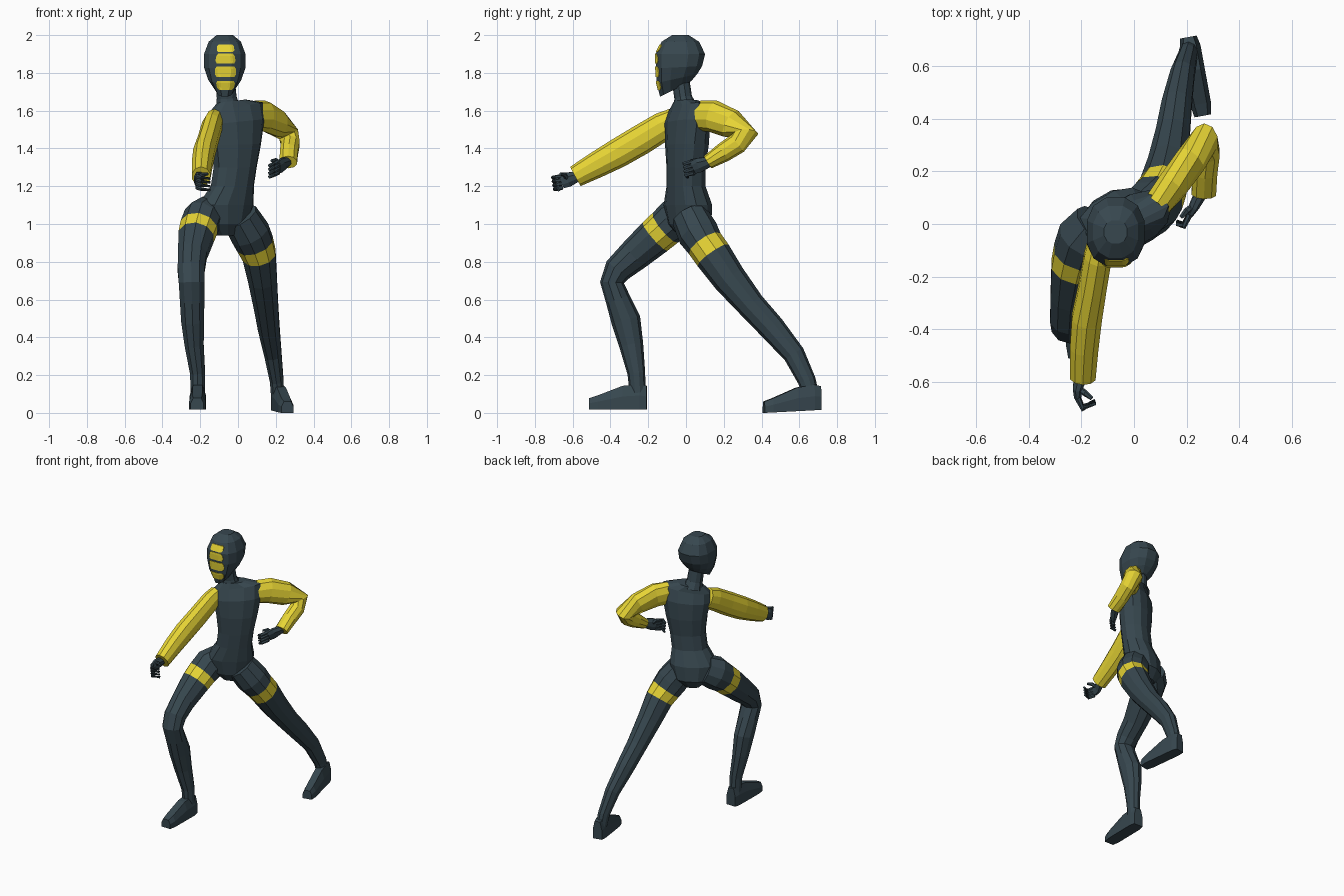
import bpy, bmesh, math
from mathutils import Vector
from mathutils.bvhtree import BVHTree

if "Cube" in bpy.data.objects:
    bpy.data.objects.remove(bpy.data.objects["Cube"])


def material(name, rgb):
    m = bpy.data.materials.new(name)
    m.diffuse_color = (*rgb, 1)
    m.use_nodes = True
    m.node_tree.nodes["Principled BSDF"].inputs["Base Color"].default_value = m.diffuse_color
    return m


SLATE = material("dark slate", (0.038, 0.063, 0.078))
YELLOW = material("bright yellow", (1.0, 0.83, 0.044))


def finish(name, bm):
    bmesh.ops.recalc_face_normals(bm, faces=bm.faces)
    me = bpy.data.meshes.new(name)
    bm.to_mesh(me)
    bm.free()
    me.materials.append(SLATE)
    me.materials.append(YELLOW)
    ob = bpy.data.objects.new(name, me)
    bpy.context.collection.objects.link(ob)
    return ob


def skin(name, loops, yellow=()):
    """Bridge rings of points, cap both ends, paint the listed segments yellow."""
    bm = bmesh.new()
    rows = [[bm.verts.new(p) for p in loop] for loop in loops]
    n = len(rows[0])
    for i, (r, s) in enumerate(zip(rows, rows[1:])):
        for k in range(n):
            f = bm.faces.new((r[k], r[(k + 1) % n], s[(k + 1) % n], s[k]))
            f.material_index = int(i in yellow)
    for i, r in ((0, rows[0]), (len(rows) - 2, rows[-1])):
        bm.faces.new(r).material_index = int(i in yellow)
    return finish(name, bm)


def oval(n, power=1.0):
    pts = []
    for k in range(n):
        t = 2 * math.pi * (k + 0.5) / n
        c, s = math.cos(t), math.sin(t)
        pts.append((math.copysign(abs(c) ** power, c), math.copysign(abs(s) ** power, s)))
    return pts


def limb(name, rings, n=10, yellow=()):
    """Tube along a path; ring = x, y, z, half width (x-ish), half depth."""
    cs = [Vector(r[:3]) for r in rings]
    loops = []
    for i, r in enumerate(rings):
        t = Vector()
        if i > 0:
            t += (cs[i] - cs[i - 1]).normalized()
        if i < len(cs) - 1:
            t += (cs[i + 1] - cs[i]).normalized()
        t.normalize()
        u = Vector((1, 0, 0))
        u = (u - t * u.dot(t)).normalized()
        v = t.cross(u)
        loops.append([cs[i] + u * r[3] * c + v * r[4] * s for c, s in oval(n)])
    return skin(name, loops, yellow)


def stack(name, rings, yaw=0.0, n=12, power=0.85):
    """Level rings; ring = x, y, z, half width, half depth, x slope, y slope."""
    cy, sy = math.cos(yaw), math.sin(yaw)
    loops = []
    for x, y, z, a, b, kx, ky in rings:
        loop = []
        for c, s in oval(n, power):
            dx, dy = a * c * cy - b * s * sy, a * c * sy + b * s * cy
            loop.append((x + dx, y + dy, z + kx * dx + ky * dy))
        loops.append(loop)
    return skin(name, loops)


# Torso, turned with the left-hand shoulder forward
stack("torso", [
    (-.07, .02, .94, .055, .065, 0, 0), (-.07, .02, 1.0, .125, .105, 0, 0),
    (-.065, .01, 1.1, .155, .11, 0, 0), (-.03, 0, 1.2, .118, .092, 0, 0),
    (-.015, 0, 1.3, .118, .092, 0, 0), (-.01, .005, 1.42, .138, .1, .03, 0),
    (-.01, .008, 1.54, .16, .095, .1, 0), (-.012, .01, 1.615, .158, .065, .2, 0),
    (-.035, 0, 1.65, .08, .055, .12, 0)], yaw=math.radians(30))

# Neck and hooded head
limb("neck", [(-.055, -.005, 1.62, .065, .065), (-.06, -.015, 1.67, .055, .047),
              (-.068, -.03, 1.77, .052, .047)])
head = stack("head", [
    (-.07, -.055, 1.715, .048, .085, 0, .5), (-.07, -.048, 1.77, .09, .11, 0, .22),
    (-.07, -.037, 1.83, .113, .126, 0, .05), (-.07, -.03, 1.9, .113, .135, 0, 0),
    (-.07, -.03, 1.965, .088, .102, 0, 0), (-.07, -.03, 2.0, .045, .045, 0, 0)])

# Face stripes: thin plates laid on the front of the head
bm = bmesh.new()
for v in head.data.vertices:
    bm.verts.new(v.co)
bm.verts.ensure_lookup_table()
for p in head.data.polygons:
    bm.faces.new([bm.verts[i] for i in p.vertices])
tree = BVHTree.FromBMesh(bm)
bm.free()


def stripe(name, z0, z1, w0, w1):
    b = bmesh.new()
    rows = []
    for j, inset in enumerate((.82, 1, 1, .82)):
        f = (0, .25, .75, 1)[j]
        z, w = z0 + (z1 - z0) * f, (w0 + (w1 - w0) * f) * inset
        row = []
        for k in range(9):
            x = -.066 + w * (k / 4 - 1)
            hit = tree.ray_cast(Vector((x, -1, z)), Vector((0, 1, 0)))[0]
            row.append(b.verts.new((x, (hit.y if hit else -.13) - .004, z)))
        rows.append(row)
    for r, s in zip(rows, rows[1:]):
        for k in range(8):
            b.faces.new((r[k], r[k + 1], s[k + 1], s[k]))
    made = bmesh.ops.extrude_face_region(b, geom=b.faces[:])
    for v in made["geom"]:
        if isinstance(v, bmesh.types.BMVert):
            v.co.y += .008
    for f in b.faces:
        f.material_index = 1
    finish(name, b)


for i, s in enumerate([(1.91, 1.95, .047, .045), (1.85, 1.903, .056, .046),
                       (1.777, 1.835, .056, .056), (1.71, 1.757, .042, .053)]):
    stripe("face_stripe_%d" % (i + 1), *s)

# Sleeves: forward arm stretched out, rear arm bent at the elbow
limb("forward_sleeve", [
    (-.125, -.06, 1.545, .05, .07), (-.138, -.125, 1.515, .055, .077),
    (-.158, -.24, 1.445, .056, .08), (-.18, -.36, 1.375, .06, .078),
    (-.19, -.47, 1.315, .057, .07), (-.195, -.585, 1.252, .051, .058)],
    yellow=range(9))
limb("rear_sleeve", [
    (.09, .075, 1.575, .055, .08), (.145, .145, 1.57, .06, .085),
    (.215, .24, 1.53, .06, .078), (.268, .315, 1.475, .058, .068),
    (.277, .27, 1.425, .052, .056), (.27, .2, 1.38, .05, .052),
    (.266, .115, 1.327, .049, .038)], yellow=range(9))


# Hands: palm, four curled fingers and a thumb
def hand(name, wrist, palm, base, mid, tip, thumb):
    limb(name + "_palm", [(*wrist, .027, .027), (*palm, .02, .042), (*base, .014, .038)], 8)
    step = Vector((0, .003, -.02))
    for i in range(4):
        off = step * (i - 1.5)
        limb("%s_finger_%d" % (name, i + 1),
             [(*(Vector(p) + off), r, r) for p, r in ((base, .012), (mid, .011), (tip, .008))], 6)
    limb(name + "_thumb", [(*palm, .013, .013), (*thumb[0], .012, .012),
                           (*thumb[1], .008, .008)], 6)


hand("forward_hand", (-.197, -.565, 1.255), (-.215, -.625, 1.235), (-.215, -.66, 1.222),
     (-.195, -.7, 1.215), (-.148, -.678, 1.21), ((-.185, -.645, 1.262), (-.16, -.665, 1.265)))
hand("rear_hand", (.262, .13, 1.332), (.23, .07, 1.312), (.213, .04, 1.3),
     (.19, -.005, 1.29), (.163, .005, 1.277), ((.2, .05, 1.338), (.178, .025, 1.335)))

# Legs, each with a yellow thigh band
limb("forward_leg", [
    (-.145, .0, 1.06, .09, .1), (-.19, -.055, 1.025, .105, .112),
    (-.208, -.11, .98, .103, .103), (-.222, -.164, .933, .098, .1),
    (-.242, -.275, .835, .08, .087), (-.248, -.36, .758, .075, .075),
    (-.246, -.392, .69, .071, .063), (-.243, -.36, .6, .068, .066),
    (-.24, -.318, .49, .064, .078), (-.232, -.29, .36, .053, .064),
    (-.214, -.263, .21, .042, .047), (-.212, -.255, .09, .04, .042)], yellow=[2])
limb("rear_leg", [
    (.01, .02, 1.04, .1, .1), (.065, .065, .95, .108, .11),
    (.09, .1, .895, .103, .1), (.112, .143, .835, .093, .1),
    (.13, .23, .71, .08, .09), (.148, .345, .57, .068, .075),
    (.163, .455, .45, .06, .07), (.185, .572, .31, .048, .058),
    (.205, .64, .17, .038, .048), (.21, .665, .08, .036, .042)], yellow=[2])


# Shoes: wedge profile stretched from heel to toe
def shoe(name, heel, toe, low, wide):
    heel, toe = Vector(heel), Vector(toe)
    d = toe - heel
    side = Vector((-d.y, d.x)).normalized()
    loops = []
    for f, h, w in ((0, .125, .8), (.12, .135, 1), (.42, .125, 1), (.85, .075, 1), (1, .06, .8)):
        c = heel + d * f
        z0 = low[0] + (low[1] - low[0]) * f
        loop = []
        for s, z in ((-1, 0), (1, 0), (1, .55), (.6, 1), (-.6, 1), (-1, .55)):
            p = c + side * s * w * wide
            loop.append((p.x, p.y, z0 + z * h))
        loops.append(loop)
    skin(name, loops)


shoe("forward_shoe", (-.212, -.208), (-.216, -.512), (.018, .018), .043)
shoe("rear_shoe", (.207, .712), (.262, .412), (.016, 0), .04)
